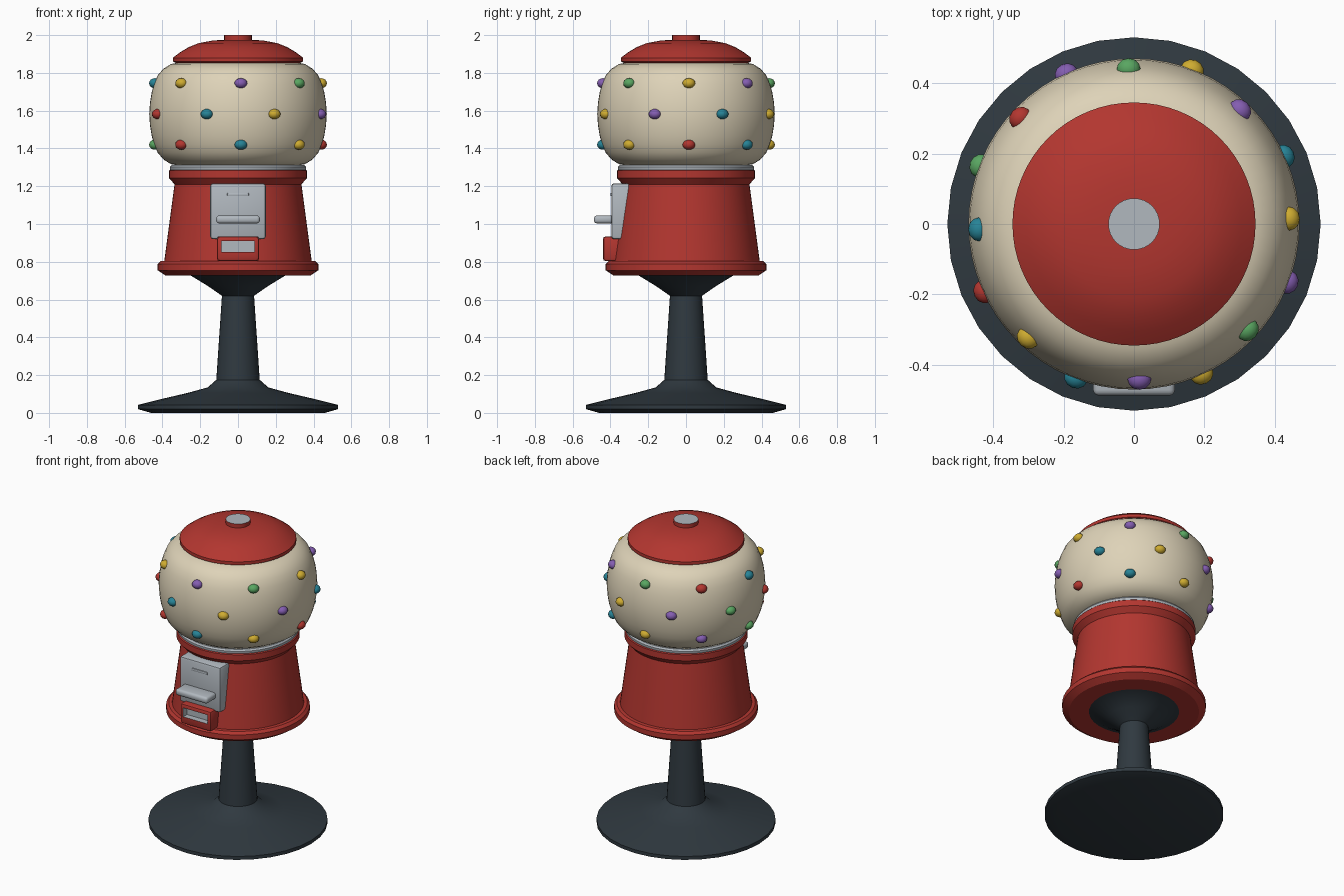
import bpy, bmesh, math
from mathutils import Matrix, Vector

if "Cube" in bpy.data.objects:
    bpy.data.objects.remove(bpy.data.objects["Cube"], do_unlink=True)


def material(name, r, g, b):
    m = bpy.data.materials.new(name)
    m.use_nodes = True
    m.diffuse_color = (r, g, b, 1)
    node = next(n for n in m.node_tree.nodes if n.type == "BSDF_PRINCIPLED")
    node.inputs["Base Color"].default_value = (r, g, b, 1)
    node.inputs["Roughness"].default_value = 0.6
    return m


red = material("red_enamel", 0.45, 0.037, 0.029)
grey = material("grey_metal", 0.44, 0.48, 0.52)
dark = material("dark_iron", 0.029, 0.041, 0.051)
cream = material("cream_globe", 0.73, 0.65, 0.48)
yellow = material("yellow_candy", 0.62, 0.41, 0.03)
teal = material("teal_candy", 0.02, 0.23, 0.31)
green = material("green_candy", 0.10, 0.38, 0.12)
purple = material("purple_candy", 0.23, 0.11, 0.44)


def finish(bm, name, mats, angle=32):
    bmesh.ops.recalc_face_normals(bm, faces=bm.faces[:])
    mesh = bpy.data.meshes.new(name)
    bm.to_mesh(mesh)
    bm.free()
    for m in mats:
        mesh.materials.append(m)
    mesh.shade_smooth()
    mesh.set_sharp_from_angle(angle=math.radians(angle))
    obj = bpy.data.objects.new(name, mesh)
    bpy.context.collection.objects.link(obj)
    return obj


def lathe(name, profile, mat, sides=64, angle=32, top_mat=None):
    """Revolve (radius, height) points about z and cap both ends."""
    bm = bmesh.new()
    rings = []
    for r, z in profile:
        rings.append([bm.verts.new((r * math.cos(math.tau * i / sides),
                                    r * math.sin(math.tau * i / sides), z))
                      for i in range(sides)])
    for low, high in zip(rings, rings[1:]):
        for i in range(sides):
            j = (i + 1) % sides
            bm.faces.new((low[i], low[j], high[j], high[i]))
    bm.faces.new(rings[0][::-1])
    top = bm.faces.new(rings[-1])
    if top_mat:
        top.material_index = 1
    return finish(bm, name, [mat] + ([top_mat] if top_mat else []), angle)


def box(low, high, bevel, segments=2):
    bm = bmesh.new()
    low, high = Vector(low), Vector(high)
    size = high - low
    bmesh.ops.create_cube(bm, size=1, matrix=Matrix.Translation((low + high) / 2)
                          @ Matrix.Diagonal((*size, 1)))
    if bevel:
        bmesh.ops.bevel(bm, geom=bm.edges[:], offset=bevel, segments=segments,
                        profile=0.5, affect="EDGES")
    return bm


# Pedestal: foot, tapering stem and funnel under the body
lathe("pedestal", [(0.46, 0), (0.53, 0.02), (0.53, 0.042), (0.42, 0.07),
                   (0.27, 0.105), (0.16, 0.135), (0.115, 0.175), (0.085, 0.62),
                   (0.16, 0.672), (0.25, 0.727), (0.385, 0.735)], dark, sides=32)

# Body with flared foot and collar
lathe("body", [(0.385, 0.728), (0.425, 0.755), (0.425, 0.787), (0.41, 0.803),
               (0.39, 0.805), (0.336, 1.21), (0.365, 1.243), (0.365, 1.282),
               (0.358, 1.288)], red)
lathe("neck_ring", [(0.355, 1.28), (0.36, 1.288), (0.36, 1.302), (0.352, 1.312)], grey)

# Globe, symmetric about its middle
half = [(0.47, 0), (0.466, 0.06), (0.457, 0.115), (0.444, 0.16), (0.425, 0.205),
        (0.395, 0.24), (0.355, 0.265), (0.30, 0.275)]
middle = 1.582
lathe("globe", [(r, middle - d) for r, d in half[:0:-1]]
      + [(r, middle + d) for r, d in half], cream, angle=50)

# Lid and knob
lathe("lid", [(0.33, 1.853), (0.345, 1.86), (0.345, 1.88), (0.305, 1.91),
              (0.26, 1.937), (0.21, 1.957), (0.13, 1.972), (0.06, 1.975)], red)
lathe("lid_knob", [(0.073, 1.965), (0.073, 2.0)], red, sides=32, top_mat=grey)

# Candies: three rows of eight, colours cycling around
cycle = [red, teal, yellow, purple, green]
names = ["red", "teal", "yellow", "purple", "green"]
rows = [("lower", 1.42, 0.44, 2), ("middle", 1.582, 0.466, 24.3), ("upper", 1.745, 0.44, 2)]
for start, (row, z, radius, offset) in enumerate(rows):
    for i in range(8):
        k = (start + i) % 5
        bm = bmesh.new()
        bmesh.ops.create_uvsphere(
            bm, u_segments=12, v_segments=8, radius=1,
            matrix=Matrix.Rotation(math.radians(offset + 45 * i), 4, "Z")
            @ Matrix.Translation((radius, 0, z))
            @ Matrix.Diagonal((0.031, 0.034, 0.027, 1)))
        finish(bm, f"{row}_{names[k]}_candy_{i + 1}", [cycle[k]], 60)

# Coin plate with slot and turning handle
finish(box((-0.147, -0.395, 0.92), (0.147, -0.25, 1.215), 0.014), "coin_plate", [grey])
finish(box((-0.057, -0.400, 1.147), (0.057, -0.385, 1.164), 0.004), "coin_slot", [grey])
finish(box((-0.116, -0.487, 1.003), (0.116, -0.38, 1.045), 0.016, 3), "handle", [grey])

# Chute: red frame with a recessed grey opening
bm = box((-0.112, -0.44, 0.803), (0.112, -0.32, 0.935), 0.016)
front = min(bm.faces, key=lambda f: f.calc_center_median().y)
bmesh.ops.inset_region(bm, faces=[front], thickness=0.012)
for v in front.verts:
    if v.co.z < 0.87:
        v.co.z = 0.852
pocket = bmesh.ops.extrude_face_region(bm, geom=[front])["geom"]
back_verts = [g for g in pocket if isinstance(g, bmesh.types.BMVert)]
back = next(g for g in pocket if isinstance(g, bmesh.types.BMFace))
if front.is_valid:
    bm.faces.remove(front)
bmesh.ops.translate(bm, verts=back_verts, vec=(0, 0.04, 0))
back.material_index = 1
for edge in back.edges:
    for f in edge.link_faces:
        f.material_index = 1
finish(bm, "chute", [red, grey])
